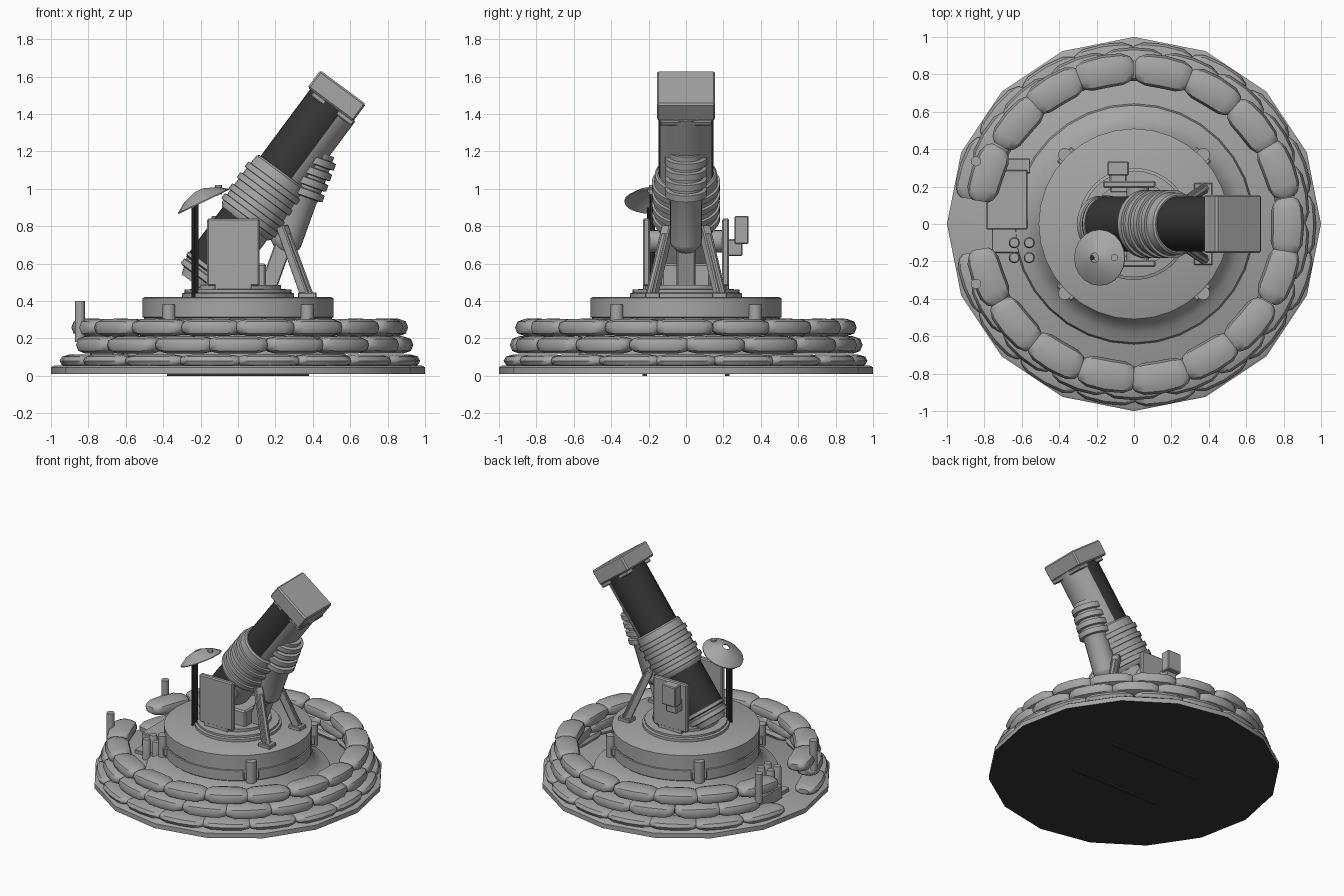
import bpy, bmesh, math, random
from mathutils import Vector, Matrix

if "Cube" in bpy.data.objects:
    bpy.data.objects.remove(bpy.data.objects["Cube"])

random.seed(4)


def material(name, v):
    m = bpy.data.materials.new(name)
    m.diffuse_color = (v, v, v, 1)
    m.use_nodes = True
    m.node_tree.nodes["Principled BSDF"].inputs["Base Color"].default_value = m.diffuse_color
    return m


GREY = material("light grey", 0.38)
DARK = material("dark grey", 0.035)


def finish(name, bm, mat, matrix=None, rule=None, angle=35):
    """Clean the mesh, set sharp edges, link; rule(face) picks the dark colour."""
    bmesh.ops.remove_doubles(bm, verts=bm.verts, dist=1e-5)
    bmesh.ops.recalc_face_normals(bm, faces=bm.faces)
    bm.normal_update()
    for f in bm.faces:
        f.smooth = True
        f.material_index = 1 if rule and rule(f) else 0
    for e in bm.edges:
        e.smooth = e.calc_face_angle(3.0) < math.radians(angle)
    me = bpy.data.meshes.new(name)
    if matrix:
        bm.transform(matrix)
    bm.to_mesh(me)
    bm.free()
    me.materials.append(mat)
    me.materials.append(DARK)
    ob = bpy.data.objects.new(name, me)
    bpy.context.collection.objects.link(ob)
    return ob


def lathe(name, profile, mat=GREY, n=32, matrix=None, rule=None):
    bm = bmesh.new()
    rings = [[bm.verts.new((r * math.cos(math.tau * i / n), r * math.sin(math.tau * i / n), z))
              for i in range(n)] for r, z in profile]
    for a, b in zip(rings, rings[1:]):
        for i in range(n):
            j = (i + 1) % n
            bm.faces.new((a[i], a[j], b[j], b[i]))
    return finish(name, bm, mat, matrix, rule)


def box(name, size, loc, mat=GREY, matrix=None, bevel=0.0):
    bm = bmesh.new()
    bmesh.ops.create_cube(bm, size=1, matrix=Matrix.Translation(loc) @ Matrix.Diagonal((*size, 1)))
    if bevel:
        bmesh.ops.bevel(bm, geom=bm.edges[:], offset=bevel, segments=1, affect='EDGES')
    return finish(name, bm, mat, matrix)


def between(a, b):
    """Matrix whose z axis runs from a to b."""
    a, b = Vector(a), Vector(b)
    return Matrix.Translation(a) @ (b - a).to_track_quat('Z', 'Y').to_matrix().to_4x4()


def rod(name, a, b, r, mat=GREY, n=12):
    h = (Vector(b) - Vector(a)).length
    return lathe(name, [(0, 0), (r, 0), (r, h), (0, h)], mat, n, between(a, b))


def beam(name, a, b, w, d, mat=GREY):
    h = (Vector(b) - Vector(a)).length
    return box(name, (w, d, h), (0, 0, h / 2), mat, between(a, b), 0.006)


# ground plate with dark underside and skids
lathe("ground_plate", [(0, 0.01), (1, 0.01), (1, 0.045), (0.985, 0.055), (0, 0.055)], n=16,
      rule=lambda f: f.normal.z < -0.9)
for s in (-1, 1):
    box("skid", (0.76, 0.025, 0.02), (0, 0.22 * s, 0.01), DARK)


# sandbag wall with an entrance on the left
def sandbag(ang, rad, z, half_w, half_h, half_len):
    bm = bmesh.new()
    rings = []
    for u, k in ((-1, 0.5), (-0.88, 0.78), (-0.6, 1), (0, 1.04), (0.6, 1), (0.88, 0.78), (1, 0.5)):
        a = ang + u * half_len
        ring = []
        for i in range(10):
            t = math.tau * i / 10
            c, s = math.cos(t), math.sin(t)
            r = rad + half_w * k * math.copysign(abs(c) ** 0.75, c)
            ring.append(bm.verts.new((r * math.cos(a), r * math.sin(a),
                                      z + half_h * k * math.copysign(abs(s) ** 0.75, s))))
        rings.append(ring)
    for a, b in zip(rings, rings[1:]):
        for i in range(10):
            bm.faces.new((a[i], a[(i + 1) % 10], b[(i + 1) % 10], b[i]))
    bm.faces.new(rings[0])
    bm.faces.new(rings[-1])
    finish("sandbag", bm, GREY, angle=45)


for rad, z, hw, hh, shift in ((0.89, 0.08, 0.085, 0.034, 0), (0.855, 0.165, 0.087, 0.047, 10),
                              (0.825, 0.258, 0.085, 0.047, 0)):
    for i in range(18):
        deg = i * 20 + shift
        if abs(deg - 180) > 12:
            sandbag(math.radians(deg + random.uniform(-1, 1)), rad + random.uniform(-0.006, 0.006),
                    z, hw, hh, math.radians(10.6))

# entrance posts
for y in (0.335, -0.32):
    rod("entrance_post", (-0.845, y, 0.18), (-0.845, y, 0.40), 0.027)

# flared pedestal, turntable drum and rings
lathe("pedestal", [(0, 0.05), (0.645, 0.05), (0.635, 0.085), (0.58, 0.11), (0.53, 0.15),
                   (0.5, 0.22), (0, 0.22)], n=32)
lathe("turntable", [(0, 0.2), (0.48, 0.2), (0.51, 0.225), (0.51, 0.30), (0.503, 0.303), (0.503, 0.31),
                    (0.51, 0.313), (0.51, 0.415), (0.5, 0.42), (0, 0.42)], n=32)
lathe("bearing_ring", [(0, 0.41), (0.3, 0.41), (0.3, 0.44), (0.285, 0.445), (0.285, 0.46),
                       (0.23, 0.465), (0.23, 0.485), (0, 0.485)], n=32)
for sx in (-1, 1):
    for sy in (-1, 1):
        rod("turntable_lug", (0.37 * sx, 0.37 * sy, 0.22), (0.37 * sx, 0.37 * sy, 0.38), 0.036)
        turn = Matrix.Rotation(math.atan2(sy, sx), 4, 'Z')
        box("lug_bracket", (0.06, 0.11, 0.06), (0.5, 0, 0.27), matrix=turn, bevel=0.006)

# barrel frame: z along the bore, x toward the underside, origin at the muzzle
D = Vector((0.596, 0, 0.803))
P = Vector((0.803, 0, -0.596))
GUN = Matrix(((P.x, 0, D.x, 0.568), (0, 1, 0, 0), (P.z, 0, D.z, 1.529), (0, 0, 0, 1)))

# barrel: dark on top, grey cradle skin underneath
lathe("barrel", [(0, -1.22), (0.148, -1.22), (0.148, -0.1), (0, -0.1)], n=32, matrix=GUN,
      rule=lambda f: f.calc_center_median().x < 0.055)
lathe("breech_cap", [(0, -1.31), (0.11, -1.31), (0.125, -1.27), (0.15, -1.265), (0.15, -1.235),
                     (0.14, -1.23), (0.14, -1.215), (0.153, -1.21), (0.153, -1.19), (0, -1.19)],
      matrix=GUN)
sleeve = [(0, -0.89), (0.155, -0.89), (0.168, -0.87)]
for t in (-0.84, -0.775, -0.70, -0.63):
    sleeve += [(0.17, t - 0.018), (0.183, t - 0.016), (0.183, t + 0.016), (0.17, t + 0.018)]
sleeve += [(0.166, -0.56), (0.156, -0.55), (0, -0.55)]
lathe("barrel_sleeve", sleeve, matrix=GUN)
box("muzzle_box", (0.304, 0.312, 0.115), (-0.013, 0, -0.05), matrix=GUN, bevel=0.01)
box("muzzle_collar", (0.27, 0.28, 0.03), (0.01, 0, -0.118), matrix=GUN, bevel=0.006)

# recoil cylinder with bands beneath the barrel
top, low = Vector((0.43, 0, 1.2)), Vector((0.25, 0, 0.70))
prof = [(0, -0.03), (0.05, -0.03), (0.08, 0.0), (0.085, 0.02), (0.085, 0.27)]
for h in (0.30, 0.36, 0.42, 0.48):
    prof += [(0.09, h - 0.022), (0.112, h - 0.018), (0.112, h + 0.018), (0.09, h + 0.022)]
prof += [(0.09, 0.53), (0, 0.53)]
lathe("recoil_cylinder", prof, n=24, matrix=between(low, top))
beam("recoil_bracket", (0.16, 0, 0.47), (0.25, 0, 0.72), 0.1, 0.09)
rod("trunnion", (0.02, -0.2, 0.72), (0.02, 0.2, 0.72), 0.06, n=16)
box("cradle_block", (0.26, 0.26, 0.14), (0.02, 0, 0.53), bevel=0.01)

# side plates and struts, mirrored
for s in (-1, 1):
    box("side_plate", (0.28, 0.038, 0.36), (-0.025, 0.212 * s, 0.66), bevel=0.008)
    box("plate_foot", (0.2, 0.06, 0.04), (-0.025, 0.2 * s, 0.475), bevel=0.005)
    beam("strut", (0.37, 0.185 * s, 0.42), (0.235, 0.095 * s, 0.80), 0.055, 0.05)
    beam("strut_rib", (0.395, 0.2 * s, 0.42), (0.27, 0.115 * s, 0.76), 0.03, 0.02)
    box("strut_foot", (0.1, 0.08, 0.03), (0.37, 0.18 * s, 0.43), bevel=0.005)

# sight box on the rear plate
box("sight_box", (0.115, 0.075, 0.15), (-0.085, 0.297, 0.78), bevel=0.006)
box("sight_mount", (0.09, 0.08, 0.09), (-0.085, 0.262, 0.685), bevel=0.006)

# tilted dish on thin poles
tilt = between((-0.185, -0.18, 0.935), (-0.185 - 0.43, -0.18, 0.935 + 0.9))
lathe("dish", [(0.15, 0), (0.10, 0.035), (0.025, 0.062), (0.025, 0.055), (0.10, 0.027), (0.15, -0.006),
               (0.15, 0)], n=20, matrix=tilt)
rod("dish_pip", (-0.105, -0.18, 0.97), (-0.105, -0.18, 1.02), 0.019)
rod("dish_pole", (-0.225, -0.18, 0.42), (-0.225, -0.18, 0.97), 0.014, DARK, 8)
rod("dish_pole_brace", (-0.24, -0.2, 0.42), (-0.24, -0.2, 0.9), 0.009, DARK, 8)

# ammunition crate and shells by the entrance
box("crate", (0.22, 0.32, 0.1), (-0.68, 0.13, 0.105), bevel=0.006)
box("crate_lid_end", (0.17, 0.08, 0.07), (-0.64, 0.31, 0.09), bevel=0.005)
box("shell_tray", (0.2, 0.13, 0.03), (-0.66, -0.09, 0.065), bevel=0.004)
for x in (-0.64, -0.56):
    for y in (-0.1, -0.18):
        lathe("shell", [(0, 0), (0.03, 0), (0.03, 0.13), (0.024, 0.15), (0, 0.15)], n=12,
              matrix=Matrix.Translation((x, y, 0.055)))
